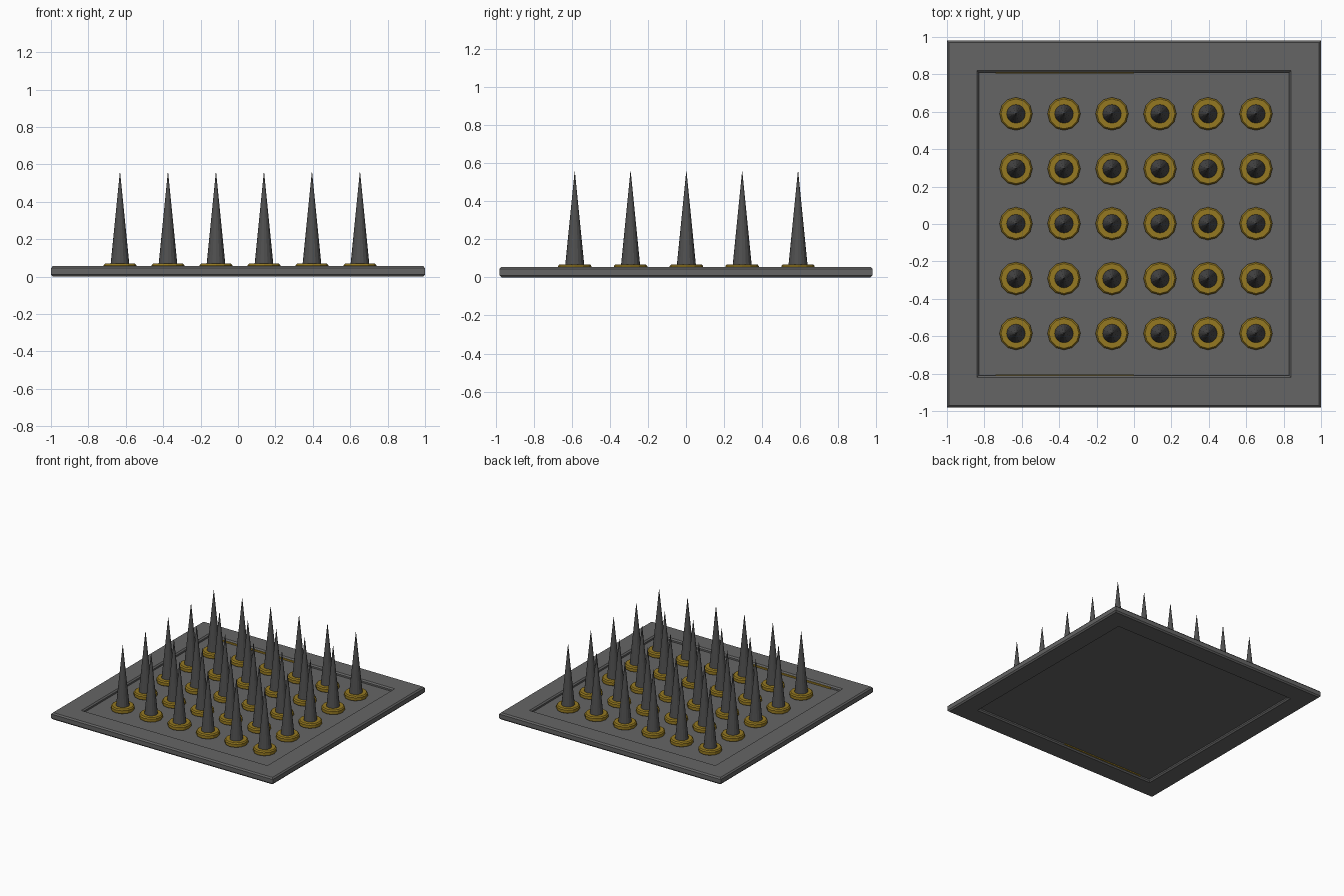
import bpy, bmesh, math

if "Cube" in bpy.data.objects:
    bpy.data.objects.remove(bpy.data.objects["Cube"])


def material(name, rgb):
    m = bpy.data.materials.new(name)
    m.diffuse_color = (*rgb, 1)
    m.use_nodes = True
    m.node_tree.nodes["Principled BSDF"].inputs["Base Color"].default_value = m.diffuse_color
    return m


IRON = material("dark_iron", (0.13, 0.13, 0.13))
STEEL = material("spike_steel", (0.08, 0.08, 0.08))
BRASS = material("brass", (0.30, 0.19, 0.015))


def make_object(name, bm, mat):
    bmesh.ops.recalc_face_normals(bm, faces=bm.faces)
    me = bpy.data.meshes.new(name)
    bm.to_mesh(me)
    bm.free()
    me.materials.append(mat)
    ob = bpy.data.objects.new(name, me)
    bpy.context.collection.objects.link(ob)
    return ob


def bridge(bm, loops, closed):
    n = len(loops[0])
    for k in range(len(loops) if closed else len(loops) - 1):
        a, b = loops[k], loops[(k + 1) % len(loops)]
        for i in range(n):
            j = (i + 1) % n
            bm.faces.new((a[i], a[j], b[j], b[i]))


def box(name, lo, hi, mat):
    bm = bmesh.new()
    bmesh.ops.create_cube(bm, size=1)
    for v in bm.verts:
        for k in range(3):
            v.co[k] = lo[k] if v.co[k] < 0 else hi[k]
    return make_object(name, bm, mat)


def lathe(bm, x, y, profile, sides, closed):
    loops = [[bm.verts.new((x + r * math.cos(2 * math.pi * i / sides),
                            y + r * math.sin(2 * math.pi * i / sides), z))
              for i in range(sides)] for r, z in profile]
    bridge(bm, loops, closed)
    if not closed:
        bm.faces.new(loops[0])
        bm.faces.new(loops[-1])


# Rectangular frame: chamfered section carried round four corners
HX, HY, TOP = 1.0, 0.98, 0.056
section = [(0.01, 0), (0, 0.011), (0, 0.045), (0.01, TOP),
           (0.16, TOP), (0.17, 0.046), (0.17, 0.01), (0.16, 0)]
bm = bmesh.new()
loops = [[bm.verts.new((sx * (HX - d), sy * (HY - d), z))
          for sx, sy in ((-1, -1), (1, -1), (1, 1), (-1, 1))] for d, z in section]
bridge(bm, loops, True)
make_object("frame", bm, IRON)

# Recessed floor panel
box("floor_panel", (-0.835, -0.815, 0.021), (0.835, 0.815, 0.033), IRON)

# Brass strips on the inner frame walls
for name, s in (("front_strip", -1), ("back_strip", 1)):
    ys = sorted((s * 0.804, s * 0.812))
    box(name, (-0.74, ys[0], 0.012), (0, ys[1], 0.046), BRASS)

# Grid of spikes, each in a brass collar
spikes, collars = bmesh.new(), bmesh.new()
for i in range(6):
    for j in range(5):
        x, y = -0.631 + 0.2566 * i, -0.585 + 0.2935 * j
        lathe(spikes, x, y, [(0.052, 0.03), (0.05, 0.066), (0.001, 0.556)], 16, False)
        lathe(collars, x, y, [(0.05, 0.03), (0.082, 0.03), (0.088, 0.04),
                              (0.088, 0.06), (0.08, 0.069), (0.05, 0.069)], 12, True)
make_object("spikes", spikes, STEEL)
make_object("spike_collars", collars, BRASS)
